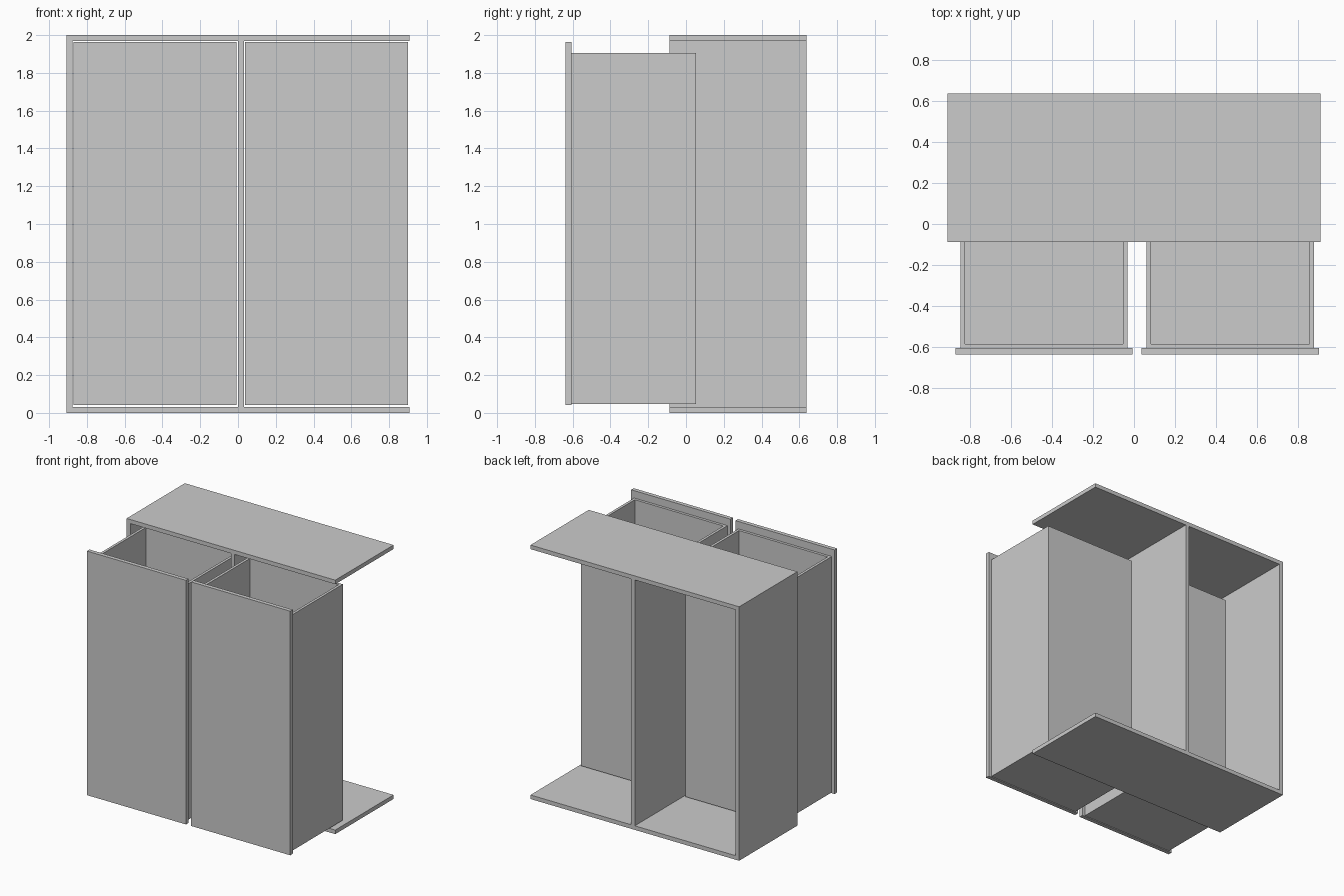
import bpy, bmesh
from mathutils import Vector

if "Cube" in bpy.data.objects:
    bpy.data.objects.remove(bpy.data.objects["Cube"])


def finish(name, bm):
    bmesh.ops.recalc_face_normals(bm, faces=bm.faces)
    me = bpy.data.meshes.new(name)
    bm.to_mesh(me)
    bm.free()
    ob = bpy.data.objects.new(name, me)
    bpy.context.collection.objects.link(ob)
    return ob


def box_mesh(lo, hi):
    bm = bmesh.new()
    bmesh.ops.create_cube(bm, size=1)
    lo, hi = Vector(lo), Vector(hi)
    for v in bm.verts:
        v.co = (lo + hi) / 2 + v.co * (hi - lo)
    return bm


T = 0.032  # board thickness

# Carcass: sideways E outline (open on the right and at front and back), run along y
W, H, D0, D1 = 0.909, 2.0, -0.088, 0.637
outline = [(-W, 0), (W, 0), (W, T), (T, T), (T, H - T), (W, H - T), (W, H), (-W, H)]
bm = bmesh.new()
outer = [(-W, 0), (W, 0), (W, T), (T, T), (T, H - T), (W, H - T), (W, H), (-W, H)]
compartment = [(-W + T, T), (0, T), (0, H - T), (-W + T, H - T)]
rings = []
for pts in (outer, compartment):
    front = [bm.verts.new((x, D0, z)) for x, z in pts]
    back = [bm.verts.new((x, D1, z)) for x, z in pts]
    n = len(pts)
    for i in range(n):
        j = (i + 1) % n
        bm.faces.new((front[i], front[j], back[j], back[i]))
    rings.append((front, back))
# End faces between the outline and the closed left compartment
for side in (0, 1):
    o, c = rings[0][side], rings[1][side]
    bm.faces.new((o[0], o[1], o[2], o[3], c[1], c[0]))
    bm.faces.new((o[3], o[4], c[2], c[1]))
    bm.faces.new((o[4], o[5], o[6], o[7], c[3], c[2]))
    bm.faces.new((o[7], o[0], c[0], c[3]))
finish("carcass", bm)

# Drawers: open-topped box with a taller front board
for label, x0 in (("left", -0.871), ("right", 0.037)):
    x1 = x0 + 0.864
    bm = box_mesh((x0 + 0.025, -0.605, 0.047), (x1 - 0.025, 0.053, 1.905))
    top = max(bm.faces, key=lambda f: f.calc_center_median().z)
    bmesh.ops.inset_region(bm, faces=[top], thickness=0.03)
    ext = bmesh.ops.extrude_discrete_faces(bm, faces=[top])["faces"][0]
    bmesh.ops.translate(bm, verts=ext.verts, vec=(0, 0, -1.905 + 0.047 + 0.03))
    finish(label + "_drawer_box", bm)
    finish(label + "_drawer_front",
           box_mesh((x0, -0.637, 0.041), (x1, -0.605, 1.963)))
